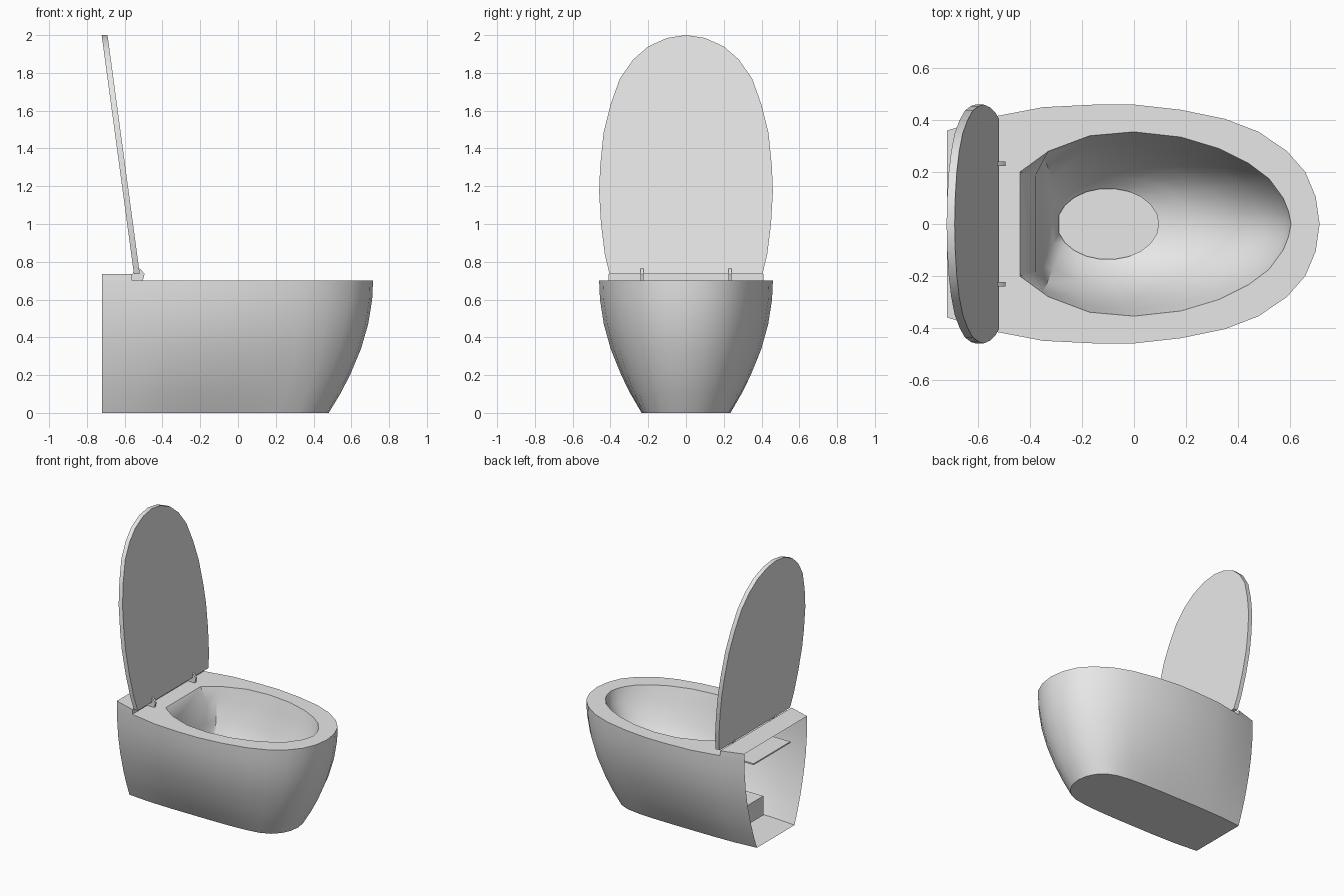
import bpy
import bmesh
import math

old = bpy.data.objects.get("Cube")
if old:
    bpy.data.objects.remove(old, do_unlink=True)

# Single glazed ceramic colour
ceramic = bpy.data.materials.new("pale_grey_ceramic")
ceramic.use_nodes = True
tone = (0.8, 0.8, 0.8, 1)
ceramic.diffuse_color = tone
ceramic.node_tree.nodes["Principled BSDF"].inputs["Base Color"].default_value = tone


def loft(name, loops, closed=True, cap_start=False, cap_end=False, angle=35):
    """Skin a series of equal-length point loops into one object."""
    bm = bmesh.new()
    rings = [[bm.verts.new(p) for p in loop] for loop in loops]
    count = len(rings[0])
    for a, b in zip(rings, rings[1:]):
        for i in range(count if closed else count - 1):
            j = (i + 1) % count
            bm.faces.new((a[i], a[j], b[j], b[i]))
    if cap_start:
        bm.faces.new(rings[0][::-1])
    if cap_end:
        bm.faces.new(rings[-1])
    mesh = bpy.data.meshes.new(name)
    bm.to_mesh(mesh)
    bm.free()
    mesh.materials.append(ceramic)
    obj = bpy.data.objects.new(name, mesh)
    bpy.context.collection.objects.link(obj)
    bpy.ops.object.select_all(action='DESELECT')
    obj.select_set(True)
    bpy.context.view_layer.objects.active = obj
    bpy.ops.object.shade_smooth_by_angle(angle=math.radians(angle))
    return obj


def outline(half, z):
    """Mirror a back-to-nose half outline across y = 0 at height z."""
    return [(x, -y, z) for x, y in half] + [(x, y, z) for x, y in half[-2::-1]]


def blend(a, b, t):
    return [(p[0] + (q[0] - p[0]) * t, p[1] + (q[1] - p[1]) * t)
            for p, q in zip(a, b)]


# Half outlines running from the wall to the nose
rim_half = [(-.72, .36), (-.56, .41), (-.35, .45), (-.15, .46), (0, .46), (.18, .44),
            (.35, .405), (.48, .355), (.59, .28), (.66, .2), (.7, .105), (.715, 0)]
base_half = [(-.72, .215), (-.55, .23), (-.38, .235), (-.2, .235), (-.05, .235), (.1, .232),
             (.22, .225), (.32, .21), (.39, .18), (.44, .13), (.47, .07), (.48, 0)]
opening_half = [(-.44, .2), (-.33, .28), (-.17, .34), (0, .355), (.18, .335), (.33, .29),
                (.44, .235), (.52, .175), (.575, .1), (.595, .05), (.605, 0)]

# Outer shell, open towards the wall, with a closed underside
shell_levels = [(0, 0), (.1, .26), (.2, .48), (.34, .73), (.47, .89), (.6, .98), (.7, 1)]
loft("outer_shell", [outline(blend(base_half, rim_half, t), z) for z, t in shell_levels],
     closed=False, cap_start=True)

# Rim, stepped opening and bowl down to the drain
ledge_half = [(max(x - .02, -.38), y * .93) for x, y in opening_half]
steps = len(opening_half) - 1
drain_half = []
for i in range(steps + 1):
    a = math.radians(165) * (1 - i / steps)
    drain_half.append((-.1 + .195 * math.cos(a), .137 * math.sin(a)))
bowl_loops = [outline(rim_half[1:], .7), outline(opening_half, .7), outline(ledge_half, .61)]
for t, z in ((.18, .47), (.45, .35), (.75, .27), (1, .23), (1, .215)):
    bowl_loops.append(outline(blend(ledge_half, drain_half, t), z))
loft("rim_and_bowl", bowl_loops, cap_end=True)

# Raised platform at the wall
corners = rim_half[:2]
platform = [[(x, -y, z) for x, y in corners] + [(x, y, z) for x, y in corners[::-1]]
            for z in (.7, .735)]
loft("rear_platform", platform, closed=False, cap_end=True)


# Inner shelf and drain duct, seen through the open back
def block(name, x0, x1, width, z0, z1):
    loops = [[(x0, -width, z), (x1, -width, z), (x1, width, z), (x0, width, z)]
             for z in (z0, z1)]
    loft(name, loops, cap_start=True, cap_end=True)


block("inner_shelf", -.69, -.39, .21, .59, .6)
block("drain_duct", -.55, -.2, .1, .07, .21)

# Raised lid leaning back
lid_half = [(.405, .735), (.43, .84), (.45, 1), (.46, 1.17), (.455, 1.3), (.437, 1.48), (.4, 1.63),
            (.35, 1.77), (.28, 1.87), (.2, 1.94), (.1, 1.985), (0, 2)]
lid_points = lid_half + [(-y, z) for y, z in lid_half[-2::-1]]


def lean(z):
    return -.52 - (z - .735) * .135


loft("lid", [[(lean(z) + shift, y, z) for y, z in lid_points] for shift in (-.031, 0)],
     cap_start=True, cap_end=True)

# Pair of hinges
hinge_profile = [(-.56, .695), (-.56, .735), (-.535, .77), (-.515, .76), (-.495, .735), (-.505, .695)]
for side, label in ((1, "left"), (-1, "right")):
    mid = .232 * side
    loft(label + "_hinge", [[(x, mid + w, z) for x, z in hinge_profile] for w in (-.008, .008)],
         cap_start=True, cap_end=True)
